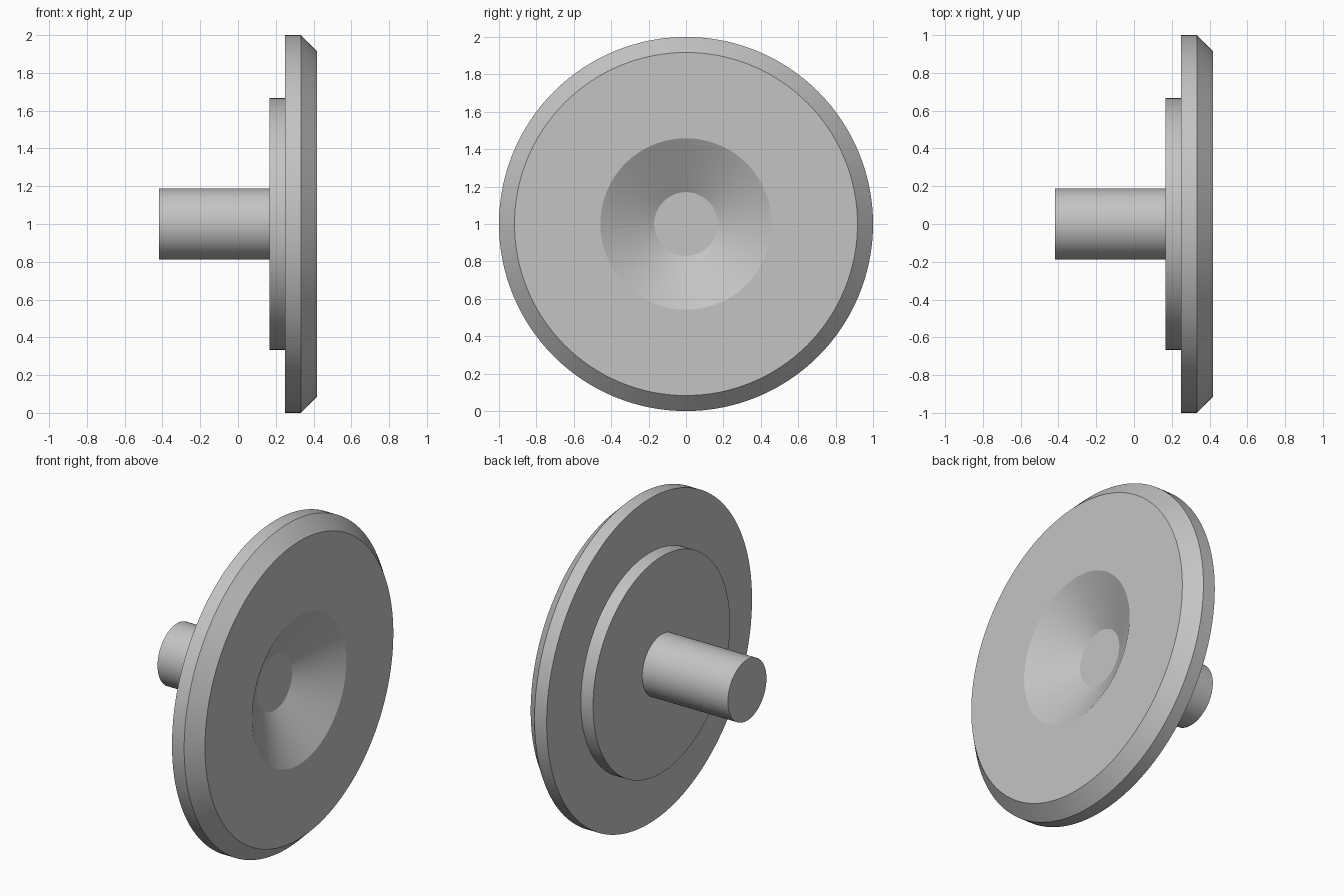
import bpy, bmesh, math
from mathutils import Matrix, Vector

cube = bpy.data.objects.get("Cube")
if cube:
    bpy.data.objects.remove(cube, do_unlink=True)

# Single plain grey finish
grey = bpy.data.materials.new("plain_grey")
grey.use_nodes = True
grey.diffuse_color = (0.55, 0.55, 0.55, 1)
grey.node_tree.nodes["Principled BSDF"].inputs["Base Color"].default_value = grey.diffuse_color

SEGMENTS = 128


def lathe(name, profile):
    """Revolve (x, radius) points around the x axis at mid height."""
    bm = bmesh.new()
    verts = [bm.verts.new((x, 0, r)) for x, r in profile]
    edges = [bm.edges.new(pair) for pair in zip(verts, verts[1:])]
    bmesh.ops.spin(bm, geom=verts + edges, cent=(0, 0, 0), axis=(1, 0, 0),
                   angle=math.tau, steps=SEGMENTS, use_merge=True)
    bmesh.ops.remove_doubles(bm, verts=bm.verts, dist=1e-5)
    bmesh.ops.recalc_face_normals(bm, faces=bm.faces)
    bmesh.ops.transform(bm, matrix=Matrix.Translation(Vector((0, 0, 1))), verts=bm.verts)
    mesh = bpy.data.meshes.new(name)
    bm.to_mesh(mesh)
    bm.free()
    mesh.materials.append(grey)
    obj = bpy.data.objects.new(name, mesh)
    bpy.context.collection.objects.link(obj)
    bpy.ops.object.select_all(action="DESELECT")
    obj.select_set(True)
    bpy.context.view_layer.objects.active = obj
    bpy.ops.object.shade_smooth_by_angle(angle=math.radians(20))
    return obj


# Shaft, stepped shoulder and bevelled disc with a conical recess, as one turned piece
lathe("turned_knob", [
    (-0.417, 0), (-0.417, 0.188),      # shaft end
    (0.167, 0.188), (0.167, 0.667),    # shoulder
    (0.25, 0.667), (0.25, 1),          # disc back
    (0.333, 1), (0.417, 0.917),        # rim and bevel
    (0.417, 0.458), (0.25, 0.17),      # face and recess wall
    (0.25, 0),                         # recess floor
])
